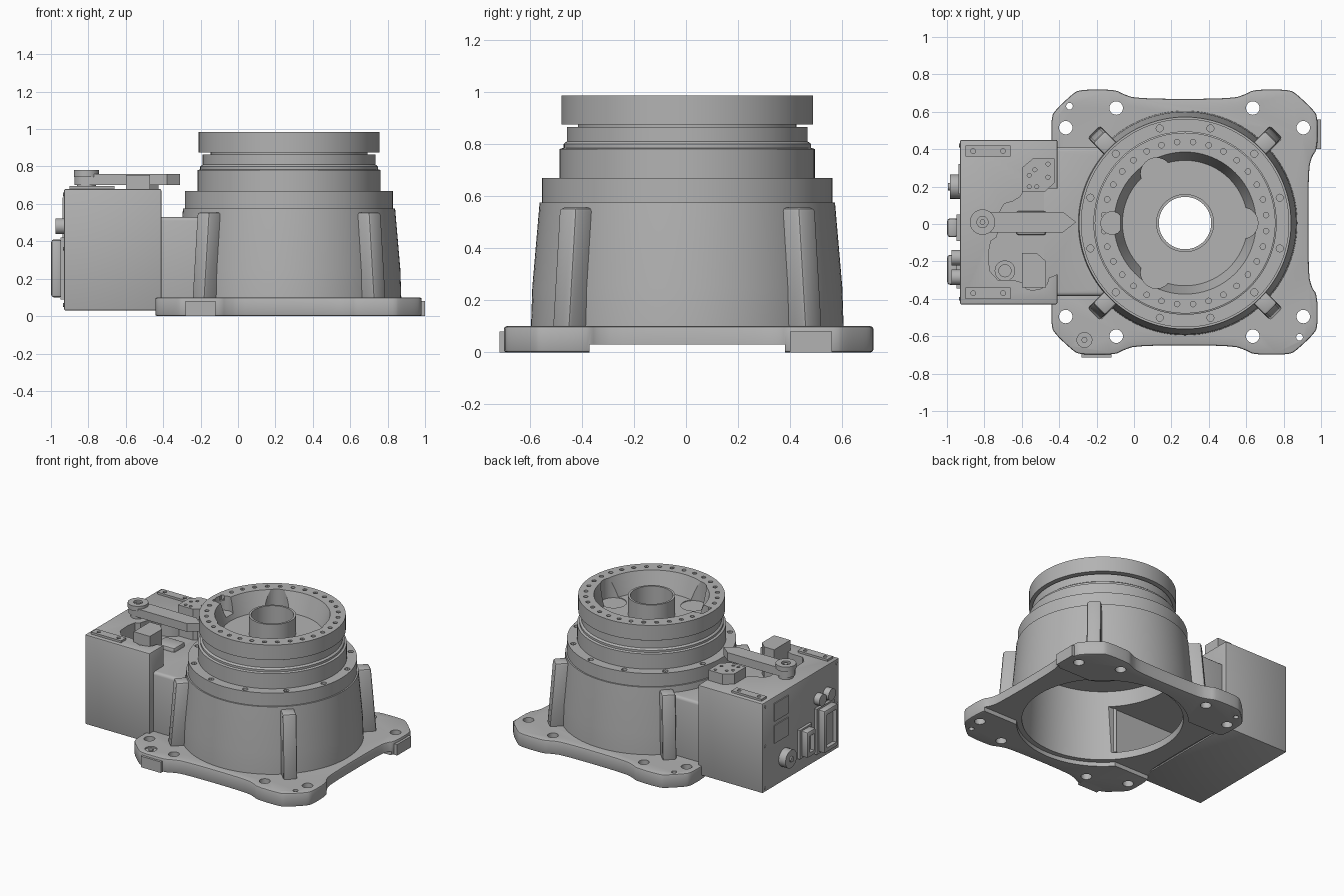
import bpy, bmesh
from math import cos, sin, pi, radians
from mathutils import Matrix

if "Cube" in bpy.data.objects:
    bpy.data.objects.remove(bpy.data.objects["Cube"])

grey = bpy.data.materials.new("cast_grey")
grey.use_nodes = True
grey.diffuse_color = (0.45, 0.45, 0.45, 1)
grey.node_tree.nodes["Principled BSDF"].inputs["Base Color"].default_value = (0.45, 0.45, 0.45, 1)

CX, CY = 0.273, 0.005   # tower axis
spent = []              # cutters to remove at the end


def finish(name, bm):
    bmesh.ops.recalc_face_normals(bm, faces=bm.faces)
    me = bpy.data.meshes.new(name)
    bm.to_mesh(me)
    bm.free()
    me.materials.append(grey)
    ob = bpy.data.objects.new(name, me)
    bpy.context.collection.objects.link(ob)
    return ob


def activate(ob):
    bpy.ops.object.select_all(action='DESELECT')
    ob.select_set(True)
    bpy.context.view_layer.objects.active = ob


def smooth(ob):
    activate(ob)
    bpy.ops.object.shade_smooth_by_angle(angle=radians(30))


def bevel(ob, width, segments=2):
    activate(ob)
    m = ob.modifiers.new("soft_edges", 'BEVEL')
    m.width, m.segments, m.limit_method = width, segments, 'ANGLE'
    m.angle_limit = radians(40)
    bpy.ops.object.modifier_apply(modifier=m.name)


def cut(ob, *cutters):
    for c in cutters:
        c.hide_render = True
        activate(ob)
        m = ob.modifiers.new("cut", 'BOOLEAN')
        m.operation, m.solver, m.object = 'DIFFERENCE', 'EXACT', c
        bpy.ops.object.modifier_apply(modifier=m.name)
        spent.append(c)


def prism(name, pts, z0, z1):
    bm = bmesh.new()
    low = bm.faces.new([bm.verts.new((x, y, z0)) for x, y in pts])
    up = bmesh.ops.extrude_face_region(bm, geom=[low])["geom"]
    bmesh.ops.translate(bm, vec=(0, 0, z1 - z0), verts=[v for v in up if isinstance(v, bmesh.types.BMVert)])
    return finish(name, bm)


def box(name, x0, x1, y0, y1, z0, z1):
    return prism(name, [(x0, y0), (x1, y0), (x1, y1), (x0, y1)], z0, z1)


def cylinders(name, centres, r, a, b, axis='z', seg=24):
    """Discs at 2D centres spanning a..b along the axis, in one mesh."""
    bm = bmesh.new()
    for u, v in centres:
        if axis == 'z':
            mat = Matrix.Translation((u, v, (a + b) / 2))
        else:
            mat = Matrix.Translation(((a + b) / 2, u, v)) @ Matrix.Rotation(pi / 2, 4, 'Y')
        bmesh.ops.create_cone(bm, cap_ends=True, segments=seg, radius1=r, radius2=r,
                              depth=b - a, matrix=mat)
    return finish(name, bm)


def lathe(name, profile, seg=96):
    bm = bmesh.new()
    rings = [[bm.verts.new((CX + r * cos(2 * pi * i / seg), CY + r * sin(2 * pi * i / seg), z))
              for r, z in profile] for i in range(seg)]
    n = len(profile)
    for i in range(seg):
        p, q = rings[i], rings[(i + 1) % seg]
        for j in range(n):
            bm.faces.new((p[j], q[j], q[(j + 1) % n], p[(j + 1) % n]))
    return finish(name, bm)


def ring(n, r, start=0.0):
    return [(CX + r * cos(start + 2 * pi * i / n), CY + r * sin(start + 2 * pi * i / n)) for i in range(n)]


def rounded(pts, times):
    for _ in range(times):
        new = []
        for (ax, ay), (bx, by) in zip(pts, pts[1:] + pts[:1]):
            new += [(ax * .75 + bx * .25, ay * .75 + by * .25), (ax * .25 + bx * .75, ay * .25 + by * .75)]
        pts = new
    return pts


def mirrored(q):
    r = q[::-1]
    return q + [(-x, y) for x, y in r] + [(-x, -y) for x, y in q] + [(x, -y) for x, y in r]


# Turned tower: centre tube, top flange, stepped neck, tapered hollow skirt
tower = lathe("tower", [
    (.14, .46), (.14, .98), (.155, .98), (.155, .845), (.335, .845), (.38, .985),
    (.483, .985), (.483, .875), (.42, .875), (.42, .865), (.462, .865), (.462, .81),
    (.475, .80), (.475, .785), (.49, .78), (.49, .67), (.557, .67), (.557, .575),
    (.567, .575), (.595, .25), (.60, .1), (.60, .03), (.53, .03), (.505, .53), (.25, .53), (.25, .46)])
passage = box("passage_cutter", -.88, .05, -.36, .38, .08, .42)
cut(tower,
    cylinders("flange_hole_cutter", ring(32, .435, pi / 32), .015, .95, 1.05, seg=12),
    cylinders("collar_hole_cutter", ring(12, .524, pi / 12), .019, .64, .74, seg=12),
    cylinders("pocket_cutter", ring(3, .305), .085, .84, 1.05),
    cylinders("slot_cutter", [(CX - .39, CY)], .06, .88, 1.05),
    passage)
smooth(tower)

# Diagonal stiffening ribs, leaning with the skirt
for i, name in enumerate(["back_left", "back_right", "front_right", "front_left"]):
    rib = box(name + "_rib", .54, .69, -.047, .047, .09, .555)
    for v in rib.data.vertices:
        if v.co.z > .3 and v.co.x > .6:
            v.co.x = .652
    bevel(rib, .015)
    rib.data.transform(Matrix.Translation((CX, CY, 0)) @ Matrix.Rotation(pi / 4 + i * pi / 2, 4, 'Z'))
    smooth(rib)

# Base plate with four bolt lobes, standing on its front and back edges
lobe = [(.662, .27), (.68, .35), (.711, .39), (.713, .56), (.69, .60), (.60, .685),
        (.56, .709), (.37, .709), (.33, .685), (.25, .659)]
plate = prism("base_plate", [(.27 + x, .01 + y) for x, y in rounded(mirrored(lobe), 2)], 0, .1)
bevel(plate, .01)
bolts = [(.27 + x, .01 + y) for x, y in mirrored([(.635, .505), (.365, .61)])]
cut(plate,
    cylinders("bore_cutter", [(CX, CY)], .565, -.1, .2, seg=96),
    cylinders("bolt_hole_cutter", bolts, .036, -.1, .2),
    cylinders("pin_hole_cutter", [(-.345, .63), (.885, -.605)], .018, -.1, .2, seg=16),
    cylinders("level_seat_cutter", [(-.265, -.62)], .04, .09, .2),
    box("channel_cutter", -.8, 1.2, -.37, .38, -.1, .03))
smooth(plate)
smooth(cylinders("level_stud", [(-.265, -.62)], .016, .08, .1, seg=12))
box("left_locating_pad", .95, .999, .4, .56, 0, .08)
box("front_locating_pad", -.28, -.12, -.715, -.65, 0, .08)

# Rear housing with an open well, and the lower neck joining it to the tower
housing = box("housing", -.93, -.41, -.43, .45, .03, .68)
bevel(housing, .008)
well = prism("well_cutter", rounded([
    (-.3, .19), (-.58, .19), (-.62, .13), (-.72, .1), (-.72, -.06), (-.78, -.1), (-.77, -.3),
    (-.6, -.3), (-.57, -.36), (-.47, -.34), (-.45, -.27), (-.3, -.27)], 1), .53, .8)
cut(housing, passage, well)
smooth(housing)
neck = box("neck", -.5, -.1, -.385, .41, .04, .53)
bevel(neck, .02, 3)
cut(neck, passage, cylinders("neck_bore_cutter", [(CX, CY)], .53, -.1, .57, seg=96))
smooth(neck)

# Fittings on top of the housing
for side, y in (("back", .39), ("front", -.37)):
    strip = box(side + "_cover_strip", -.9, -.66, y - .03, y + .03, .675, .695)
    cut(strip, cylinders("strip_hole_cutter", [(-.86, y), (-.7, y)], .013, .685, .75, seg=12))
bracket = prism("drilled_bracket", [(-.6, .17), (-.48, .17), (-.425, .22), (-.425, .35), (-.54, .35), (-.6, .3)],
                .52, .755)
cut(bracket, cylinders("bracket_hole_cutter", [(-.56, .2), (-.52, .2), (-.56, .26), (-.53, .29),
                                               (-.46, .25), (-.46, .32)], .011, .72, .8, seg=12))
prism("front_block", [(-.6, -.34), (-.47, -.34), (-.47, -.2), (-.52, -.155), (-.6, -.155)], .52, .755)
pad = box("well_pad", -.63, -.47, -.06, .07, .5, .56)
bevel(pad, .015)
smooth(pad)
smooth(cylinders("arm_post", [(-.81, .01)], .05, .67, .71))
arm = [(-.38, -.045), (-.31, .01), (-.38, .065)]
arm += [(-.81 + .065 * cos(a), .01 + .055 * sin(a)) for a in [pi / 2 + k * pi / 10 for k in range(11)]]
smooth(prism("pointer_arm", arm, .70, .76))
pulley = cylinders("arm_pulley", [(-.81, .01)], .068, .745, .78, seg=32)
cut(pulley, cylinders("pulley_bore_cutter", [(-.81, .01)], .03, .765, .9))
smooth(pulley)
smooth(cylinders("pulley_screw", [(-.81, .01)], .015, .76, .775, seg=12))
smooth(cylinders("breather_boss", [(-.69, -.25)], .055, .52, .56, seg=32))
smooth(cylinders("breather_cap", [(-.69, -.25)], .035, .55, .575, seg=32))

# Connectors on the end face
smooth(cylinders("round_connector", [(.2, .2)], .065, -.985, -.925, 'x', 32))
smooth(cylinders("round_connector_pin", [(.2, .2)], .02, -.995, -.98, 'x', 16))
smooth(cylinders("twin_sockets", [(-.18, .48), (-.285, .48)], .042, -.975, -.925, 'x'))
for name, y, half, z0, z1 in (("small_connector", -.02, .05, .13, .34), ("large_connector", -.245, .08, .09, .42)):
    box(name + "_flange", -.95, -.925, y - half - .02, y + half + .02, z0, z1)
    shell = box(name + "_shell", -.999, -.94, y - half, y + half, z0 + .01, z1 - .01)
    bevel(shell, .015)
    cut(shell, box("socket_cutter", -1.1, -.97, y - half + .025, y + half - .025, z0 + .045, z1 - .045))
    smooth(shell)
for name, z in (("lower_label_plate", .41), ("upper_label_plate", .57)):
    box(name, -.937, -.929, .16, .32, z - .065, z + .065)
smooth(cylinders("face_screws", [(y, z) for y in (-.4, .42) for z in (.06, .36, .65)], .01, -.935, -.925, 'x', 12))

# Remove the spent cutters
for c in set(spent):
    bpy.data.objects.remove(c)
